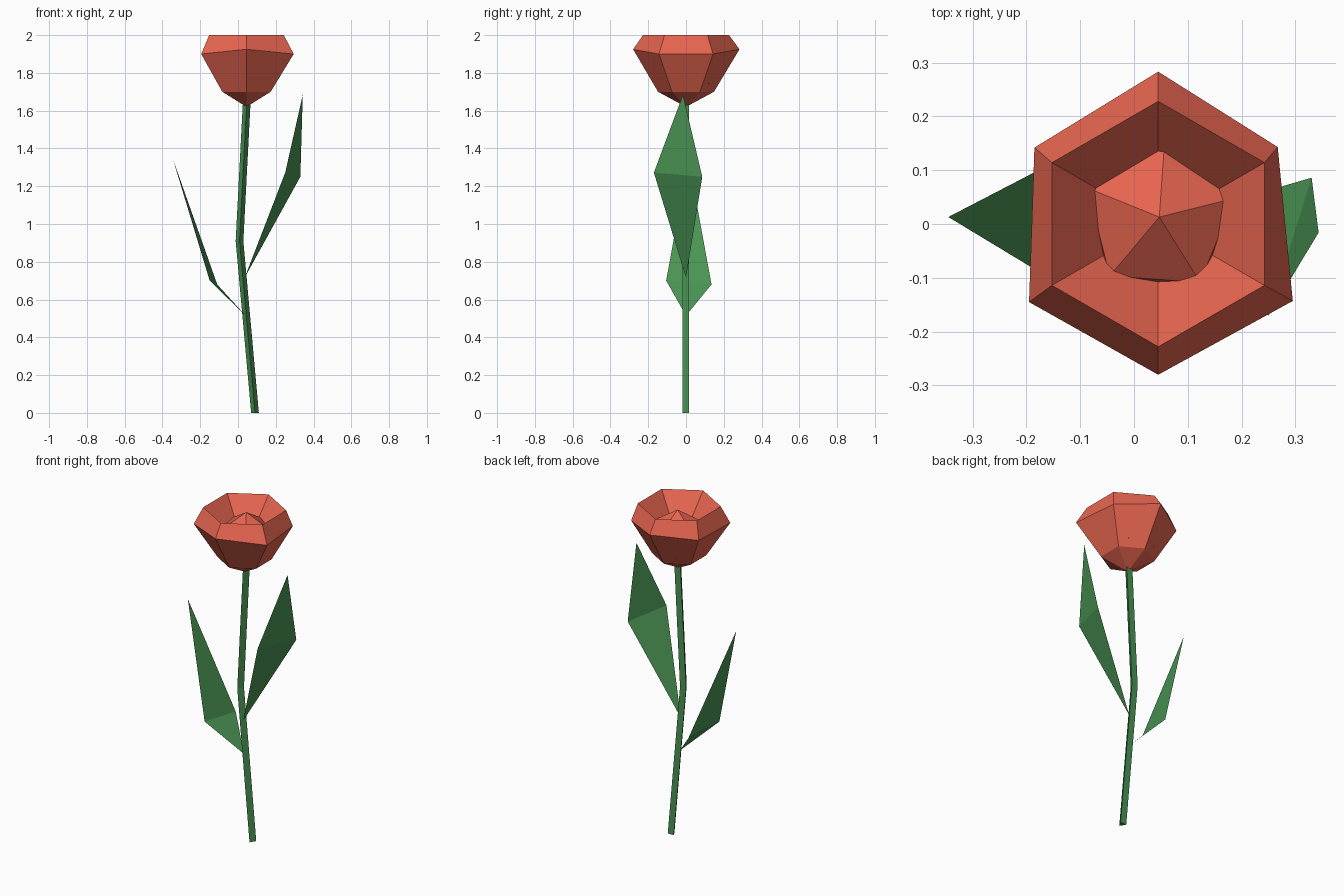
import bpy, bmesh
from math import sin, cos, radians
from mathutils import Vector, Matrix

if "Cube" in bpy.data.objects:
    bpy.data.objects.remove(bpy.data.objects["Cube"])


def material(name, rgb):
    m = bpy.data.materials.new(name)
    m.diffuse_color = (*rgb, 1)
    m.use_nodes = True
    m.node_tree.nodes["Principled BSDF"].inputs["Base Color"].default_value = m.diffuse_color
    return m


GREEN = material("leaf_green", (0.07, 0.30, 0.09))
RED = material("petal_red", (0.80, 0.13, 0.08))


def finish(name, bm, mat, recalc=True):
    if recalc:
        bmesh.ops.recalc_face_normals(bm, faces=bm.faces)
    me = bpy.data.meshes.new(name)
    bm.to_mesh(me)
    bm.free()
    me.materials.append(mat)
    ob = bpy.data.objects.new(name, me)
    bpy.context.collection.objects.link(ob)
    return ob


def ring(bm, c, r, n, start):
    return [bm.verts.new((c[0] + r * cos(radians(start + 360 * i / n)),
                          c[1] + r * sin(radians(start + 360 * i / n)), c[2]))
            for i in range(n)]


def bridge(bm, a, b):
    n = len(a)
    for i in range(n):
        bm.faces.new((a[i], a[(i + 1) % n], b[(i + 1) % n], b[i]))


# Stem: three-sided, with one kink
bm = bmesh.new()
rings = [ring(bm, c, 0.0235, 3, -90) for c in
         ((0.09, 0.005, 0), (0.008, 0.005, 0.91), (0.047, 0.005, 1.66))]
bridge(bm, rings[0], rings[1])
bridge(bm, rings[1], rings[2])
bm.faces.new(rings[0])
bm.faces.new(rings[2])
finish("stem", bm, GREEN)


# Leaves: two flat triangles folded across the middle
def leaf(name, base, side_a, side_b, tip):
    bm = bmesh.new()
    o, a, b, t = [bm.verts.new(p) for p in (base, side_a, side_b, tip)]
    bm.faces.new((o, a, b))
    bm.faces.new((a, t, b))
    finish(name, bm, GREEN)


leaf("lower_leaf", (0.04, 0, 0.515), (-0.11, 0.135, 0.68),
     (-0.15, -0.105, 0.70), (-0.345, 0.013, 1.345))
leaf("upper_leaf", (0.035, 0, 0.715), (0.25, -0.17, 1.272),
     (0.33, 0.086, 1.25), (0.343, -0.016, 1.685))

# Blossom: six-sided cup with an inward sloping inner wall
bm = bmesh.new()
CX = 0.045
tip = bm.verts.new((CX, 0, 1.62))
low = ring(bm, (CX, 0, 1.70), 0.148, 6, 30)
wide = [bm.verts.new(p) for p in (
    (0.267, 0.143, 1.90), (CX, 0.283, 1.925), (-0.185, 0.142, 1.90),
    (-0.195, -0.145, 1.90), (CX, -0.28, 1.925), (0.295, -0.143, 1.90))]
rim = ring(bm, (CX, 0, 2.0), 0.228, 6, 30)
inner = ring(bm, (CX, 0, 1.85), 0.096, 6, 30)
for a, b in ((low, wide), (wide, rim), (rim, inner)):
    bridge(bm, a, b)
for i in range(6):
    bm.faces.new((tip, low[(i + 1) % 6], low[i]))
bm.faces.new(inner)
finish("blossom", bm, RED)

# Bud: faceted ball whose five-sided cap shows inside the cup
bm = bmesh.new()
bmesh.ops.create_icosphere(bm, subdivisions=1, radius=0.16)
top = max(bm.verts, key=lambda v: v.co.z)
nb = max((e.other_vert(top) for e in top.link_edges), key=lambda v: v.co.y)
turn = Vector((nb.co.x, nb.co.y)).angle_signed(Vector((cos(radians(86)), sin(radians(86)))))
bmesh.ops.rotate(bm, verts=bm.verts, matrix=Matrix.Rotation(-turn, 3, 'Z'))
bmesh.ops.translate(bm, verts=bm.verts, vec=(0.047, 0.013, 1.975 - 0.16))
finish("bud", bm, RED)
